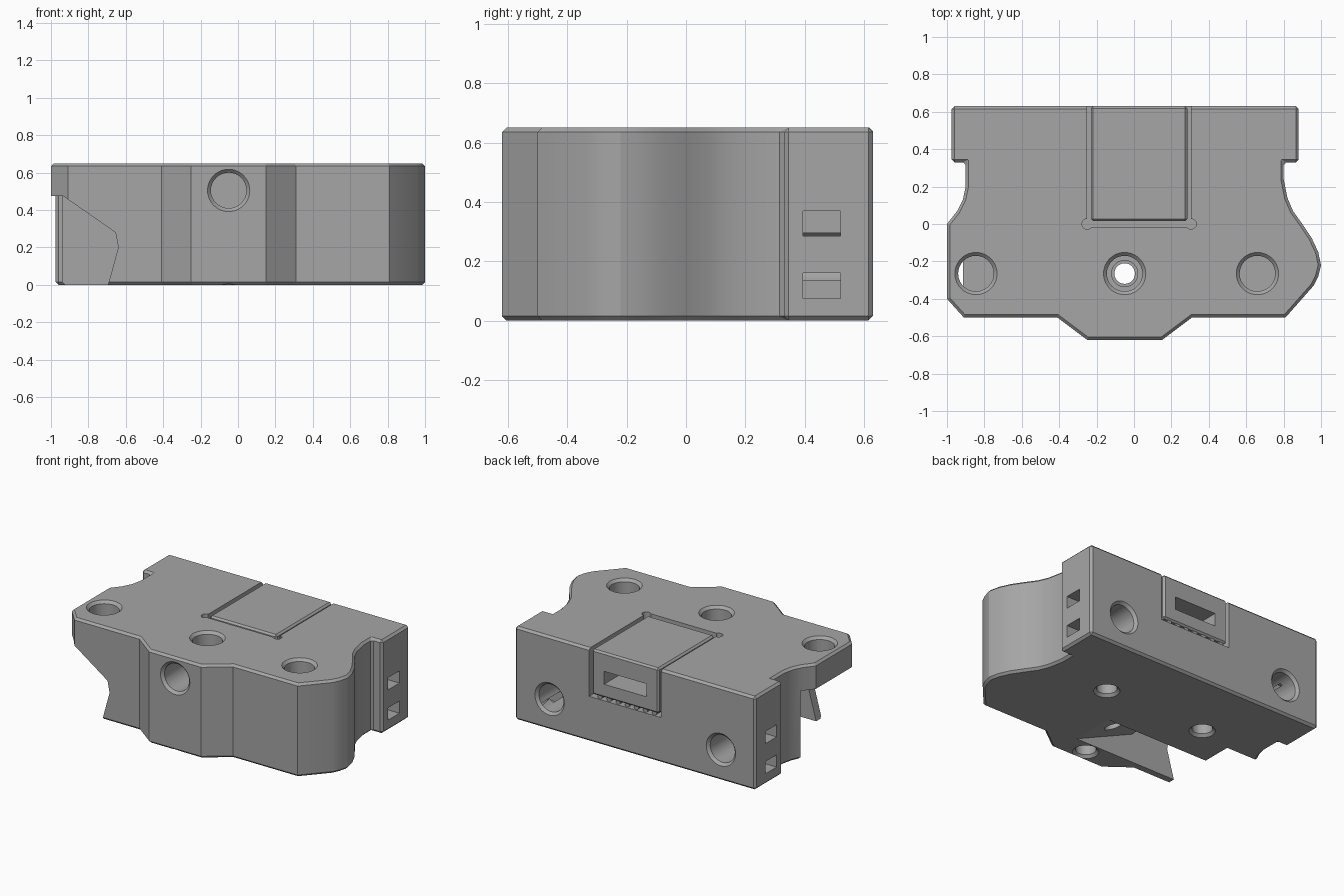
import bpy, bmesh, math
from mathutils import Vector, Matrix

if "Cube" in bpy.data.objects:
    bpy.data.objects.remove(bpy.data.objects["Cube"], do_unlink=True)

grey = bpy.data.materials.new("mid grey")
grey.use_nodes = True
colour = (0.38, 0.38, 0.38, 1)
grey.diffuse_color = colour
grey.node_tree.nodes["Principled BSDF"].inputs["Base Color"].default_value = colour

H = 0.65


def make_object(name, bm):
    bmesh.ops.recalc_face_normals(bm, faces=bm.faces)
    mesh = bpy.data.meshes.new(name)
    bm.to_mesh(mesh)
    bm.free()
    mesh.materials.append(grey)
    ob = bpy.data.objects.new(name, mesh)
    bpy.context.collection.objects.link(ob)
    return ob


def prism(name, points, low, high, axis="z"):
    """Extrude a closed profile along z (xy points) or along y (xz points)."""
    bm = bmesh.new()
    place = (lambda a, b: (a, b, low)) if axis == "z" else (lambda a, b: (a, low, b))
    face = bm.faces.new([bm.verts.new(place(a, b)) for a, b in points])
    ext = bmesh.ops.extrude_face_region(bm, geom=[face])
    shift = Vector((0, 0, high - low)) if axis == "z" else Vector((0, high - low, 0))
    for v in ext["geom"]:
        if isinstance(v, bmesh.types.BMVert):
            v.co += shift
    return make_object(name, bm)


def box(name, x0, x1, y0, y1, z0, z1):
    return prism(name, [(x0, y0), (x1, y0), (x1, y1), (x0, y1)], z0, z1)


def cone(name, start, inward, r1, r2, length):
    bm = bmesh.new()
    d = Vector(inward).normalized()
    turn = Vector((0, 0, 1)).rotation_difference(d).to_matrix().to_4x4()
    mid = Vector(start) + d * length / 2
    bmesh.ops.create_cone(bm, cap_ends=True, segments=40, radius1=r1, radius2=r2,
                          depth=length, matrix=Matrix.Translation(mid) @ turn)
    return make_object(name, bm)


def apply_all(ob):
    bpy.ops.object.select_all(action="DESELECT")
    bpy.context.view_layer.objects.active = ob
    ob.select_set(True)
    for m in list(ob.modifiers):
        bpy.ops.object.modifier_apply(modifier=m.name)


def cut(ob, cutter):
    cutter.hide_render = True
    m = ob.modifiers.new("cut", "BOOLEAN")
    m.operation, m.solver, m.object = "DIFFERENCE", "EXACT", cutter
    apply_all(ob)
    bpy.data.objects.remove(cutter, do_unlink=True)


def drill(ob, start, inward, r, depth, chamfer=0.018):
    """Blind hole with a chamfered rim."""
    d = Vector(inward)
    out = Vector(start) - d * 0.02
    cut(ob, cone("bore", out, inward, r, r, depth + 0.02))
    wide = r + chamfer + 0.02
    cut(ob, cone("rim", out, inward, wide, r - 0.005, wide - r + 0.005))


def chamfer(ob, width):
    m = ob.modifiers.new("chamfer", "BEVEL")
    m.width, m.segments, m.limit_method = width, 1, "ANGLE"
    m.angle_limit = math.radians(65)
    apply_all(ob)


# Body outline with the curved flanks
outline = [
    (-0.975, 0.63), (-0.975, 0.33), (-0.9, 0.33), (-0.9, 0.2), (-0.915, 0.13),
    (-0.945, 0.07), (-1, 0), (-1, -0.4), (-0.91, -0.5), (-0.41, -0.5),
    (-0.25, -0.62), (0.15, -0.62), (0.31, -0.5), (0.81, -0.5), (0.96, -0.33),
    (0.985, -0.28), (1, -0.22), (0.985, -0.15), (0.95, -0.075), (0.9, 0),
    (0.85, 0.07), (0.82, 0.14), (0.8, 0.24), (0.8, 0.33), (0.88, 0.33), (0.88, 0.63)]
body = prism("body", outline, 0, H)
chamfer(body, 0.015)

# Undercut below the right wing, and the ramped channel in the underside
cut(body, prism("wing_undercut", [
    (-1.2, -0.1), (-0.72, -0.1), (-0.695, 0), (-0.64, 0.2), (-0.655, 0.28),
    (-0.935, 0.475), (-1.2, 0.475)], -0.8, 0.08, "y"))
cut(body, prism("channel", [
    (-0.9, -0.05), (0.2, -0.05), (0.1, 0), (-0.35, 0.2), (-0.4, 0.28), (-0.9, 0.28)],
    -0.44, -0.13, "y"))

# Vertical holes in the top, the middle one stepped and open through
for x in (-0.845, -0.05, 0.66):
    drill(body, (x, -0.265, H), (0, 0, -1), 0.095, 0.19)
cut(body, cone("step", (-0.05, -0.265, 0.5), (0, 0, -1), 0.07, 0.07, 0.15))
cut(body, cone("through", (-0.05, -0.265, 0.6), (0, 0, -1), 0.055, 0.055, 0.7))

# Holes in the front, back and underside
drill(body, (-0.05, -0.62, 0.505), (0, 1, 0), 0.095, 0.24)
for x in (-0.71, 0.61):
    drill(body, (x, 0.63, 0.215), (0, -1, 0), 0.095, 0.28)
for x, y in ((-0.44, 0.14), (0.34, 0.14), (-0.05, -0.53)):
    drill(body, (x, y, 0), (0, 0, 1), 0.065, 0.22)

# Strap slots in both side faces
for x0, x1 in ((-1.05, -0.76), (0.66, 0.95)):
    for z in (0.075, 0.285):
        cut(body, box("strap_slot", x0, x1, 0.395, 0.52, z, z + 0.085))

# Pocket for the insert, with rounded corner reliefs
cut(body, box("pocket", -0.25, 0.305, -0.015, 0.8, 0.315, 0.8))
for x in (-0.25, 0.305):
    cut(body, cone("relief", (x, 0, 0.8), (0, 0, -1), 0.028, 0.028, 0.485))

# Insert block with its window
insert = box("insert_block", -0.23, 0.285, 0.015, 0.63, 0.335, H)
chamfer(insert, 0.012)
cut(insert, box("window", -0.135, 0.19, 0.3, 0.8, 0.43, 0.52))

# Small ridges under the insert
ridges = []
for i in range(7):
    ridges.append(cone("insert_ridge", (-0.19 + i * 0.07, 0.03, 0.33), (0, 1, 0),
                       0.017, 0.017, 0.59))

for ob in [body, insert] + ridges:
    bpy.ops.object.select_all(action="DESELECT")
    bpy.context.view_layer.objects.active = ob
    ob.select_set(True)
    bpy.ops.object.shade_smooth_by_angle(angle=math.radians(20))
